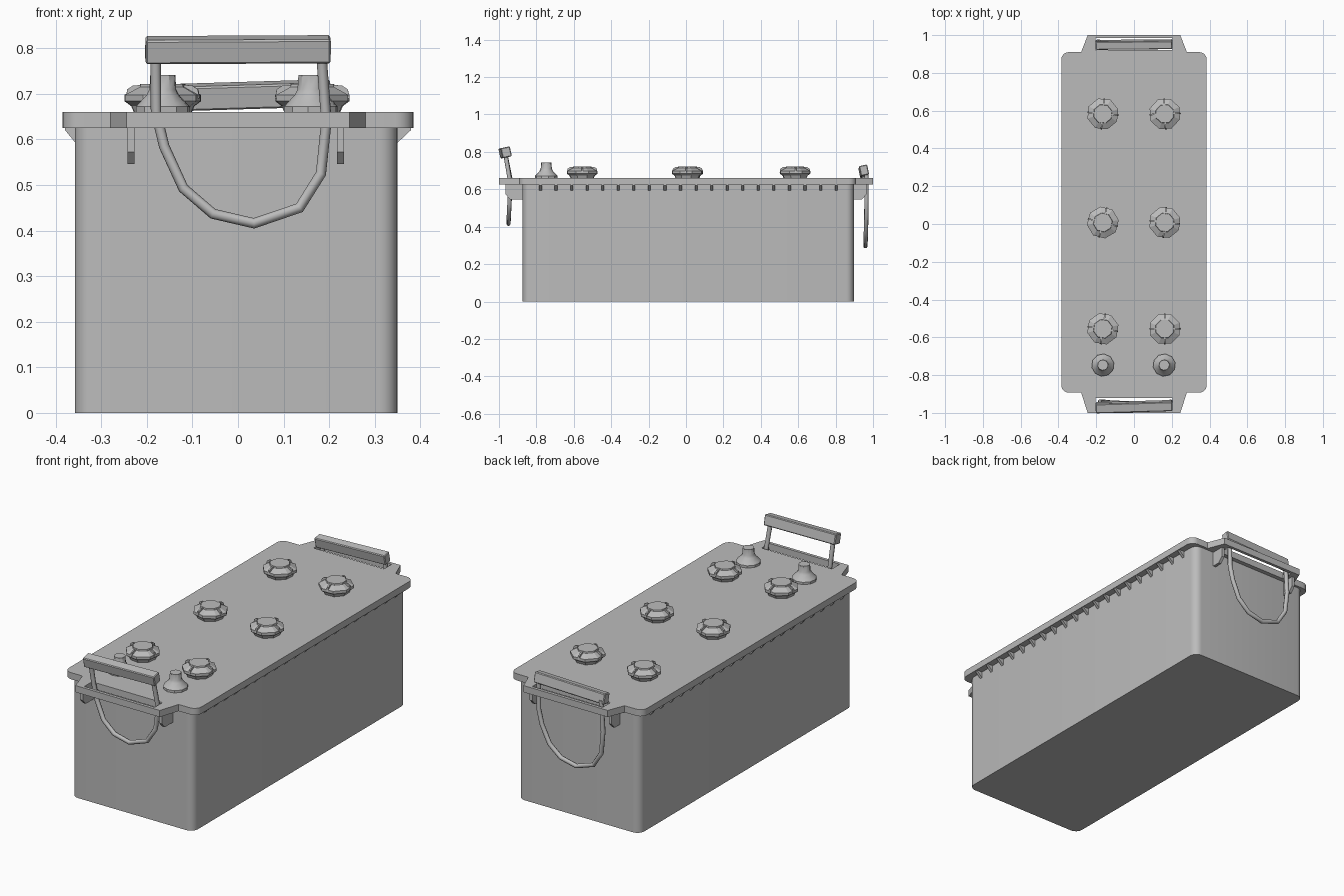
import bpy, bmesh, math
from mathutils import Matrix, Vector

if "Cube" in bpy.data.objects:
    bpy.data.objects.remove(bpy.data.objects["Cube"])

grey = bpy.data.materials.new("battery grey")
grey.diffuse_color = (0.5, 0.5, 0.5, 1)
grey.use_nodes = True
grey.node_tree.nodes["Principled BSDF"].inputs["Base Color"].default_value = grey.diffuse_color


def finish(name, bm, angle=30):
    bmesh.ops.recalc_face_normals(bm, faces=bm.faces)
    me = bpy.data.meshes.new(name)
    bm.to_mesh(me)
    bm.free()
    ob = bpy.data.objects.new(name, me)
    bpy.context.collection.objects.link(ob)
    me.materials.append(grey)
    if angle:
        bpy.ops.object.select_all(action='DESELECT')
        ob.select_set(True)
        bpy.context.view_layer.objects.active = ob
        bpy.ops.object.shade_smooth_by_angle(angle=math.radians(angle))
    return ob


def prism(bm, base, offset):
    """Extrude a polygon of 3D points along an offset."""
    a = [bm.verts.new(p) for p in base]
    b = [bm.verts.new(Vector(p) + Vector(offset)) for p in base]
    bm.faces.new(a)
    bm.faces.new(b[::-1])
    for i in range(len(a)):
        j = (i + 1) % len(a)
        bm.faces.new((a[i], b[i], b[j], a[j]))


def box(bm, x0, x1, y0, y1, z0, z1):
    prism(bm, [(x0, y0, z0), (x1, y0, z0), (x1, y1, z0), (x0, y1, z0)], (0, 0, z1 - z0))


def corner(cx, cy, r, quarter, n=6):
    """Arc points for a rounded corner, counterclockwise."""
    return [(cx + r * math.cos((quarter + i / n) * math.pi / 2),
             cy + r * math.sin((quarter + i / n) * math.pi / 2)) for i in range(n + 1)]


def lathe(bm, x, y, profile, sides, turn):
    rings = [[bm.verts.new((x + r * math.cos(turn + 2 * math.pi * i / sides),
                            y + r * math.sin(turn + 2 * math.pi * i / sides), z))
              for i in range(sides)] for r, z in profile]
    for a, b in zip(rings, rings[1:]):
        for i in range(sides):
            j = (i + 1) % sides
            bm.faces.new((a[i], a[j], b[j], b[i]))
    bm.faces.new(rings[0][::-1])
    bm.faces.new(rings[-1])


# Case with rounded vertical edges
R = 0.04
X0, X1, Y0, Y1 = -0.358, 0.35, -0.873, 0.897
outline = (corner(X1 - R, Y1 - R, R, 0) + corner(X0 + R, Y1 - R, R, 1)
           + corner(X0 + R, Y0 + R, R, 2) + corner(X1 - R, Y0 + R, R, 3))
bm = bmesh.new()
prism(bm, [(x, y, 0) for x, y in outline], (0, 0, 0.64))
finish("case", bm)

# Lid with a tapered ear at each end
LX, LF, LB = 0.385, -0.893, 0.91
outline = (corner(LX - R, LB - R, R, 0) + [(0.28, LB), (0.245, 1), (-0.245, 1), (-0.28, LB)]
           + corner(-LX + R, LB - R, R, 1) + corner(-LX + R, LF + R, R, 2)
           + [(-0.28, LF), (-0.245, -1), (0.245, -1), (0.28, LF)] + corner(LX - R, LF + R, R, 3))
bm = bmesh.new()
prism(bm, [(x, y, 0.625) for x, y in outline], (0, 0, 0.035))
lid = finish("lid", bm, 0)

# Handle slots cut through the ears
bm = bmesh.new()
for s in (-1, 1):
    y = sorted((s * 0.92, s * 0.984))
    box(bm, -0.205, 0.205, y[0], y[1], 0.6, 0.7)
cutter = finish("slot_cutter", bm, 0)
cutter.hide_render = True
mod = lid.modifiers.new("slots", 'BOOLEAN')
mod.object = cutter
mod.solver = 'EXACT'
bpy.ops.object.select_all(action='DESELECT')
lid.select_set(True)
bpy.context.view_layer.objects.active = lid
bpy.ops.object.modifier_apply(modifier="slots")
bpy.ops.object.shade_smooth_by_angle(angle=math.radians(30))
bpy.data.objects.remove(cutter)

# Small triangular ribs under the long lid edges
bm = bmesh.new()
for i in range(20):
    y = -0.785 + i * 0.0832
    for outer, inner in ((0.38, 0.345), (-0.38, -0.353)):
        prism(bm, [(inner, y, 0.63), (outer, y, 0.63), (outer, y, 0.621), (inner, y, 0.588)],
              (0, 0.014, 0))
finish("lid_ribs", bm, 0)

# Brackets under the ears
bm = bmesh.new()
for s, wall in ((-1, -0.86), (1, 0.885)):
    for x in (-0.235, 0.225):
        prism(bm, [(x - 0.008, wall, 0.63), (x - 0.008, s * 0.965, 0.63),
                   (x - 0.008, s * 0.965, 0.573), (x - 0.008, s * 0.94, 0.546),
                   (x - 0.008, wall, 0.546)], (0.016, 0, 0))
finish("ear_brackets", bm, 0)

# Six filler caps with four grip fins each
for k, (y, turn) in enumerate(((0.583, 0.15), (0.008, 0.0), (-0.555, 0.1))):
    for side, x in (("left", -0.165), ("right", 0.163)):
        t = turn - (0.25 if side == "left" else 0.1)
        bm = bmesh.new()
        lathe(bm, x, y, [(0.062, 0.655), (0.07, 0.673), (0.085, 0.684), (0.085, 0.698),
                         (0.052, 0.715), (0.05, 0.722)], 8, t + math.pi / 8)
        for i in range(4):
            old = set(bm.verts)
            prism(bm, [(0.045, -0.004, 0.69), (0.082, -0.004, 0.69), (0.078, -0.004, 0.71),
                       (0.066, -0.004, 0.718), (0.045, -0.004, 0.72)], (0, 0.008, 0))
            new = [v for v in bm.verts if v not in old]
            bmesh.ops.transform(bm, verts=new, matrix=Matrix.Translation((x, y, 0))
                                @ Matrix.Rotation(t + i * math.pi / 2, 4, 'Z'))
        finish(f"filler_cap_{side}_{k}", bm, 0)

# Terminal posts
for side, x in (("left", -0.165), ("right", 0.16)):
    bm = bmesh.new()
    lathe(bm, x, -0.747, [(0.06, 0.655), (0.06, 0.672), (0.053, 0.68), (0.036, 0.698),
                          (0.03, 0.71), (0.028, 0.742)], 10, 0.2)
    finish(f"terminal_{side}", bm, 35)


# Carry handles: grip bar and rope loop
def handle(name, centre, tilt, thick, rope):
    bm = bmesh.new()
    box(bm, -0.203, 0.203, -thick / 2, thick / 2, -0.027, 0.027)
    bmesh.ops.bevel(bm, geom=bm.edges[:], offset=0.004, segments=1, affect='EDGES')
    rot = (Matrix.Rotation(tilt[2], 4, 'Z') @ Matrix.Rotation(tilt[1], 4, 'Y')
           @ Matrix.Rotation(tilt[0], 4, 'X'))
    bm.transform(Matrix.Translation(centre) @ rot)
    finish(name + "_grip", bm, 0)
    cu = bpy.data.curves.new(name + "_rope", 'CURVE')
    cu.dimensions = '3D'
    cu.bevel_depth = 0.0115
    cu.bevel_resolution = 2
    cu.use_fill_caps = True
    sp = cu.splines.new('POLY')
    sp.points.add(len(rope) - 1)
    for p, co in zip(sp.points, rope):
        p.co = (*co, 1)
    ob = bpy.data.objects.new(name + "_rope", cu)
    bpy.context.collection.objects.link(ob)
    cu.materials.append(grey)
    bpy.ops.object.select_all(action='DESELECT')
    ob.select_set(True)
    bpy.context.view_layer.objects.active = ob
    bpy.ops.object.convert(target='MESH')
    bpy.ops.object.shade_smooth_by_angle(angle=math.radians(50))


loop = [(-0.181, 0.785), (-0.18, 0.66), (-0.162, 0.585), (-0.12, 0.493), (-0.055, 0.437),
        (0.035, 0.416), (0.135, 0.45), (0.182, 0.525), (0.194, 0.64), (0.183, 0.785)]
front = [(x, -0.94 - 0.2 * max(0, z - 0.66) - 0.05 * max(0, 0.6 - z), z) for x, z in loop]
back = [(-x, 0.965 - 0.03 * max(0, 0.6 - z), z - 0.12 + 0.02 * (z > 0.7)) for x, z in loop]
handle("front_handle", (0, -0.967, 0.797), (0.22, -0.005, 0.03), 0.05, front)
handle("back_handle", (0, 0.95, 0.696), (0.2, -0.03, 0.01), 0.044, back)
